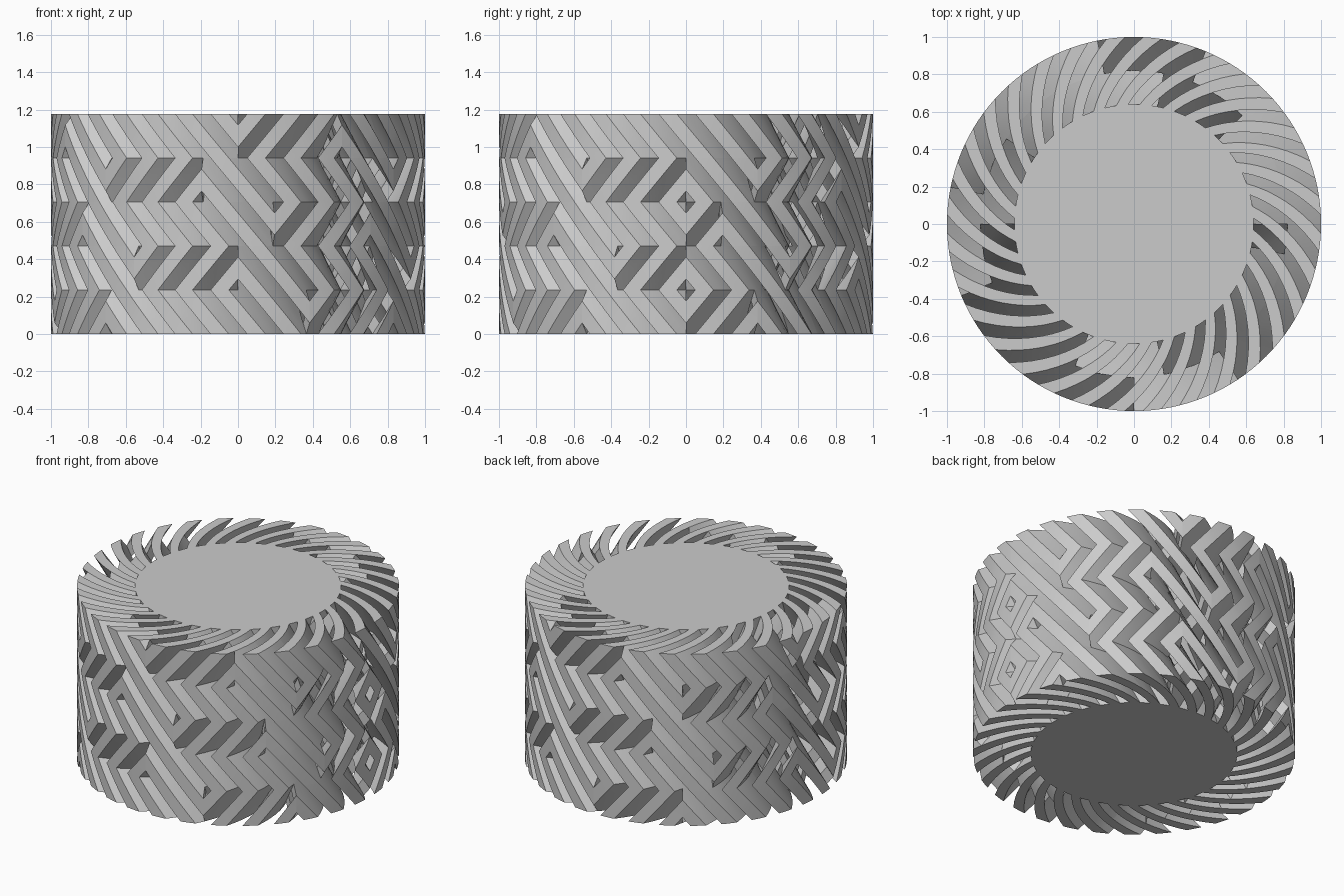
import bpy, bmesh, math
from itertools import groupby
from mathutils import Vector

cube = bpy.data.objects.get("Cube")
if cube:
    bpy.data.objects.remove(cube, do_unlink=True)

CELLS, LAYERS, SHELLS = 32, 5, 2
CORE_R, SHELL_T, HEIGHT = 0.64, 0.18, 1.176
LAYER_H = HEIGHT / LAYERS

grey = bpy.data.materials.new("plain grey")
grey.use_nodes = True
grey.diffuse_color = (0.6, 0.6, 0.6, 1)
grey.node_tree.nodes["Principled BSDF"].inputs["Base Color"].default_value = (0.6, 0.6, 0.6, 1)


def add_object(name, bm):
    mesh = bpy.data.meshes.new(name)
    bm.to_mesh(mesh)
    bm.free()
    mesh.materials.append(grey)
    obj = bpy.data.objects.new(name, mesh)
    bpy.context.collection.objects.link(obj)
    bpy.ops.object.select_all(action='DESELECT')
    obj.select_set(True)
    bpy.context.view_layer.objects.active = obj
    bpy.ops.object.shade_smooth_by_angle(angle=math.radians(25))
    return obj


def cut(bm, co, no, clip=False):
    """Slice along a plane; clip removes the outer side and caps the opening."""
    geom = bm.verts[:] + bm.edges[:] + bm.faces[:]
    res = bmesh.ops.bisect_plane(bm, geom=geom, dist=1e-6, plane_co=co,
                                 plane_no=no, clear_outer=clip)
    if clip:
        rim = [e for e in res["geom_cut"] if isinstance(e, bmesh.types.BMEdge)]
        if rim:
            bmesh.ops.holes_fill(bm, edges=rim, sides=0)


def slab(bm, k, slant):
    """One slanted blade in cell units: x around, y outward, z up."""
    res = bmesh.ops.create_cube(bm, size=1)
    for v in res["verts"]:
        y, z = v.co.y + 0.5, v.co.z + 0.5
        v.co = (k + 0.5 + v.co.x * 0.5 - y + slant * z, y, z)


def blade_run(start, end, slant, layer, shell):
    """Blades of one slant filling cells start..end, wrapped round the core."""
    bm = bmesh.new()
    for k in range(start - 2, end + 3):
        slab(bm, k, slant)
    cut(bm, (start, 0, 0), (-1, 0, 0), clip=True)
    cut(bm, (end, 0, 0), (1, 0, 0), clip=True)
    # extra slices so the blades follow the curve
    for half in range(2 * start + 1, 2 * end):
        cut(bm, (half / 2, 0, 0), (1, 0, 0))
    for q in (0.25, 0.5, 0.75):
        cut(bm, (0, q, 0), (0, 1, 0))
    cut(bm, (0, 0, 0.5), (0, 0, 1))
    for v in bm.verts:
        a = v.co.x * math.tau / CELLS
        r = CORE_R + SHELL_T * (shell + v.co.y)
        v.co = Vector((r * math.cos(a), r * math.sin(a), LAYER_H * (layer + v.co.z)))
    bmesh.ops.recalc_face_normals(bm, faces=bm.faces[:])
    return bm


# Two rings of zigzag blades, the slant following a repeating count of cells
for shell, name in enumerate(("inner_blades", "outer_blades")):
    ring = bmesh.new()
    for layer in range(LAYERS):
        def slant_of(i):
            n = i + CELLS * (layer + LAYERS * shell)
            return 1 if n % 9 >= 6 else -1
        for slant, group in groupby(range(CELLS), key=slant_of):
            cells = list(group)
            run = blade_run(cells[0], cells[-1] + 1, slant, layer, shell)
            part = bpy.data.meshes.new("part")
            run.to_mesh(part)
            run.free()
            ring.from_mesh(part)
            bpy.data.meshes.remove(part)
    add_object(name, ring)

# Solid core drum
core = bmesh.new()
bmesh.ops.create_cone(core, cap_ends=True, segments=128, radius1=CORE_R,
                      radius2=CORE_R, depth=HEIGHT)
bmesh.ops.translate(core, verts=core.verts[:], vec=(0, 0, HEIGHT / 2))
add_object("core_drum", core)
